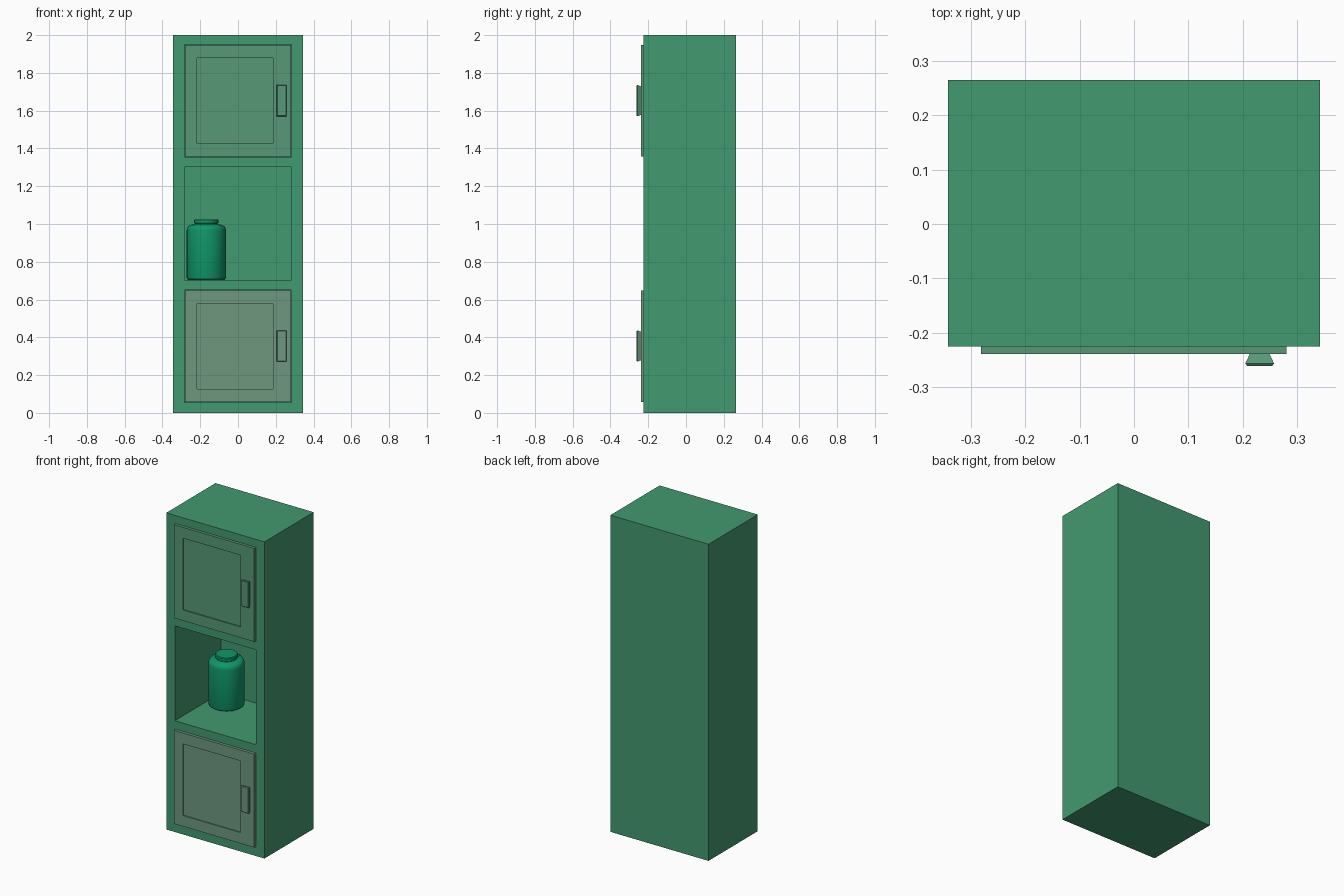
import bpy, bmesh, math

if "Cube" in bpy.data.objects:
    bpy.data.objects.remove(bpy.data.objects["Cube"])

def material(name, rgb):
    m = bpy.data.materials.new(name)
    m.diffuse_color = (*rgb, 1)
    m.use_nodes = True
    m.node_tree.nodes["Principled BSDF"].inputs["Base Color"].default_value = m.diffuse_color
    return m

def finish(name, bm, mat=None):
    bmesh.ops.recalc_face_normals(bm, faces=bm.faces)
    mesh = bpy.data.meshes.new(name)
    bm.to_mesh(mesh)
    bm.free()
    ob = bpy.data.objects.new(name, mesh)
    bpy.context.collection.objects.link(ob)
    if mat:
        mesh.materials.append(mat)
    return ob

def loft(name, sections, mat=None):
    """Closed solid through rectangles (y, x0, x1, z0, z1), listed along y."""
    bm = bmesh.new()
    rings = [[bm.verts.new((x, y, z)) for x, z in ((x0, z0), (x1, z0), (x1, z1), (x0, z1))]
             for y, x0, x1, z0, z1 in sections]
    for a, b in zip(rings, rings[1:]):
        for i in range(4):
            j = (i + 1) % 4
            bm.faces.new((a[i], a[j], b[j], b[i]))
    bm.faces.new(rings[0])
    bm.faces.new(rings[-1])
    return finish(name, bm, mat)

def carve(ob, cutter):
    mod = ob.modifiers.new("carve", 'BOOLEAN')
    mod.operation = 'DIFFERENCE'
    mod.solver = 'EXACT'
    mod.object = cutter
    bpy.context.view_layer.objects.active = ob
    bpy.ops.object.modifier_apply(modifier=mod.name)
    bpy.data.objects.remove(cutter)

green = material("cabinet_green", (0.055, 0.32, 0.162))
jar_green = material("jar_green", (0.005, 0.31, 0.14))
upper_tone = material("upper_door_green", (0.098, 0.314, 0.181))
lower_tone = material("lower_door_green", (0.156, 0.314, 0.212))

# Carcass with three compartments opening to the front
FRONT, BACK = -0.226, 0.265
cabinet = loft("cabinet_body", [(FRONT, -0.343, 0.343, 0, 2), (BACK, -0.343, 0.343, 0, 2)], green)
for z0, z1 in ((0.055, 0.651), (0.703, 1.302), (1.354, 1.95)):
    r = (-0.283, 0.283, z0, z1)
    carve(cabinet, loft("opening_cutter", [(-0.4, *r), (0.236, *r)]))

# Doors with a recessed panel and a flared handle
for label, z0, mat in (("lower", 0.058, lower_tone), ("upper", 1.357, upper_tone)):
    z1 = z0 + 0.59
    outer = (-0.2815, 0.2805, z0, z1)
    inner = (-0.218, 0.186, z0 + 0.068, z1 - 0.069)
    loft(label + "_door", [(-0.212, *outer), (-0.239, *outer),
                           (-0.239, *inner), (-0.231, *inner)], mat)
    h0, h1 = z0 + 0.213, z0 + 0.379
    loft(label + "_handle", [(-0.238, 0.214, 0.249, h0 + 0.008, h1 - 0.008),
                             (-0.257, 0.205, 0.258, h0, h1),
                             (-0.262, 0.209, 0.254, h0 + 0.004, h1 - 0.004)], mat)

# Jar standing on the open shelf, turned from a profile of (radius, height)
profile = [(0, 0), (0.094, 0), (0.101, 0.005), (0.104, 0.014), (0.104, 0.262),
           (0.102, 0.275), (0.095, 0.286), (0.084, 0.292), (0.060, 0.296),
           (0.060, 0.300), (0.065, 0.303), (0.065, 0.317), (0.061, 0.322), (0, 0.322)]
bm = bmesh.new()
verts = [bm.verts.new((r, 0, z)) for r, z in profile]
edges = [bm.edges.new(p) for p in zip(verts, verts[1:])]
bmesh.ops.spin(bm, geom=verts + edges, cent=(0, 0, 0), axis=(0, 0, 1),
               angle=2 * math.pi, steps=32)
bmesh.ops.remove_doubles(bm, verts=bm.verts, dist=0.0005)
jar = finish("jar", bm, jar_green)
jar.location = (-0.168, 0.125, 0.703)
bpy.ops.object.select_all(action='DESELECT')
jar.select_set(True)
bpy.context.view_layer.objects.active = jar
bpy.ops.object.shade_smooth_by_angle(angle=math.radians(35))
